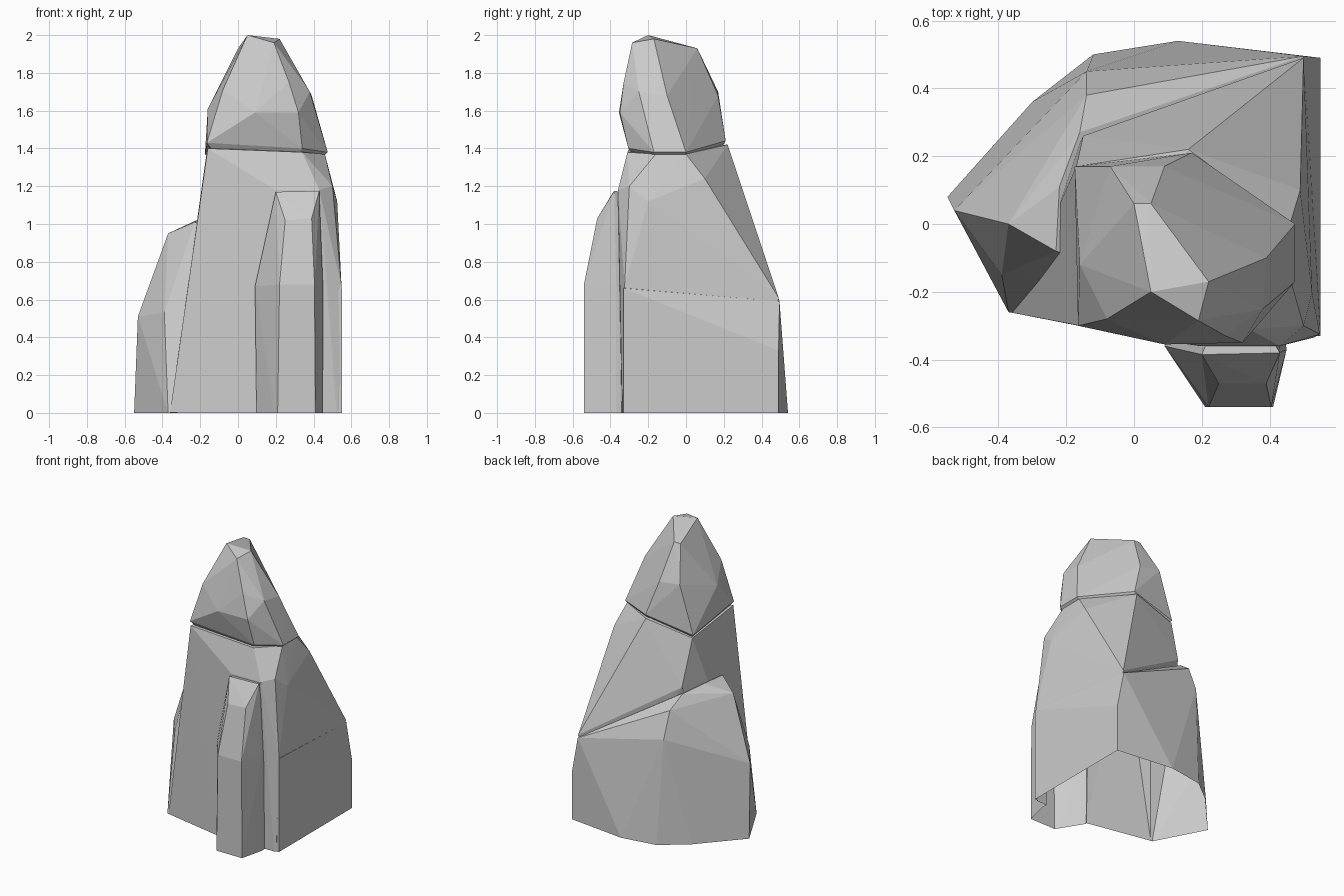
import bpy, bmesh
from mathutils import Vector

if "Cube" in bpy.data.objects:
    bpy.data.objects.remove(bpy.data.objects["Cube"])


def chunk(name, base, depth, upper):
    """Faceted rock chunk: convex hull of a ground outline and upper corner points."""
    bm = bmesh.new()
    for x, y in base:
        bm.verts.new((x, y, -depth))
        bm.verts.new((x, y, 0))
    for p in upper:
        bm.verts.new(p)
    res = bmesh.ops.convex_hull(bm, input=bm.verts[:])
    junk = {v for v in res["geom_interior"] + res["geom_unused"]
            if isinstance(v, bmesh.types.BMVert)}
    bmesh.ops.delete(bm, geom=list(junk), context='VERTS')
    bmesh.ops.recalc_face_normals(bm, faces=bm.faces[:])
    me = bpy.data.meshes.new(name)
    bm.to_mesh(me)
    bm.free()
    ob = bpy.data.objects.new(name, me)
    bpy.context.collection.objects.link(ob)
    return ob


# broad foot with the left shoulder ledge
foot = chunk("rock_spire",
    [(-.37, -.26), (.11, -.34), (.55, -.33), (.55, .49), (.13, .54),
     (-.12, .5), (-.3, .36), (-.55, .08), (-.39, -.15)], .10,
    [(.55, -.33, .66), (.5, .495, .59), (.55, .49, .33), (-.14, .45, .73),
     (-.14, .38, .91), (-.16, .27, .99), (-.37, 0, .95), (-.53, .04, .51),
     (-.39, -.15, .53), (-.23, -.08, 1.01), (-.22, .11, 1.02)])

# tall middle section rising out of the foot
middle = chunk("middle",
    [(-.36, -.262), (.1, -.352), (.53, -.335), (.52, .4)], .13,
    [(.548, -.325, .67), (.5, .49, .61), (.5, -.3, 1.2), (.525, -.2, 1.12),
     (.49, .1, 1.24), (.16, .22, 1.42), (-.17, .17, 1.35), (-.2, -.28, 1.02),
     (-.16, -.3, 1.4), (.2, -.36, 1.18), (.43, -.36, 1.18), (.34, -.31, 1.38),
     (.46, -.16, 1.37), (.46, 0, 1.37), (-.15, .26, 1.03)])

# upper peak
peak = chunk("peak", [], 0,
    [(.1, -.05, 1.05), (-.165, -.3, 1.43), (.34, -.305, 1.4), (.475, -.17, 1.38),
     (.475, 0, 1.38), (.17, .21, 1.44), (-.175, .17, 1.37), (-.16, -.12, 1.61),
     (.32, -.35, 1.59), (.09, -.355, 1.59), (.38, -.25, 1.7), (.27, -.33, 1.75),
     (.39, -.1, 1.68), (.09, .17, 1.68), (-.07, .17, 1.7), (-.08, -.28, 1.71),
     (.05, -.2, 2), (.22, -.17, 1.98), (.19, -.285, 1.96), (0, .06, 1.93), (.05, .06, 1.93)])

# front buttress
buttress = chunk("buttress",
    [(.21, -.54), (.41, -.54), (.45, -.37), (.1, -.36), (.16, -.43), (.2, -.15), (.42, -.15)], .16,
    [(.09, -.36, .67), (.22, -.54, .68), (.405, -.54, .68), (.25, -.47, 1.02),
     (.39, -.47, 1.03), (.2, -.385, 1.17), (.43, -.38, 1.175), (.45, -.37, .67),
     (.3, -.15, 1.15)])

# fuse the chunks into one rock
for part in (middle, peak, buttress):
    mod = foot.modifiers.new("union", 'BOOLEAN')
    mod.operation = 'UNION'
    mod.solver = 'EXACT'
    mod.object = part
dg = bpy.context.evaluated_depsgraph_get()
bm = bmesh.new()
bm.from_mesh(bpy.data.meshes.new_from_object(foot.evaluated_get(dg)))
foot.modifiers.clear()
for part in (middle, peak, buttress):
    bpy.data.objects.remove(part)

# trim flat at the ground, leaving the underside open
bmesh.ops.bisect_plane(bm, geom=bm.verts[:] + bm.edges[:] + bm.faces[:], dist=1e-5,
                       plane_co=Vector((0, 0, 0)), plane_no=Vector((0, 0, 1)), clear_inner=True)
bmesh.ops.remove_doubles(bm, verts=bm.verts[:], dist=.002)
bm.to_mesh(foot.data)
bm.free()
